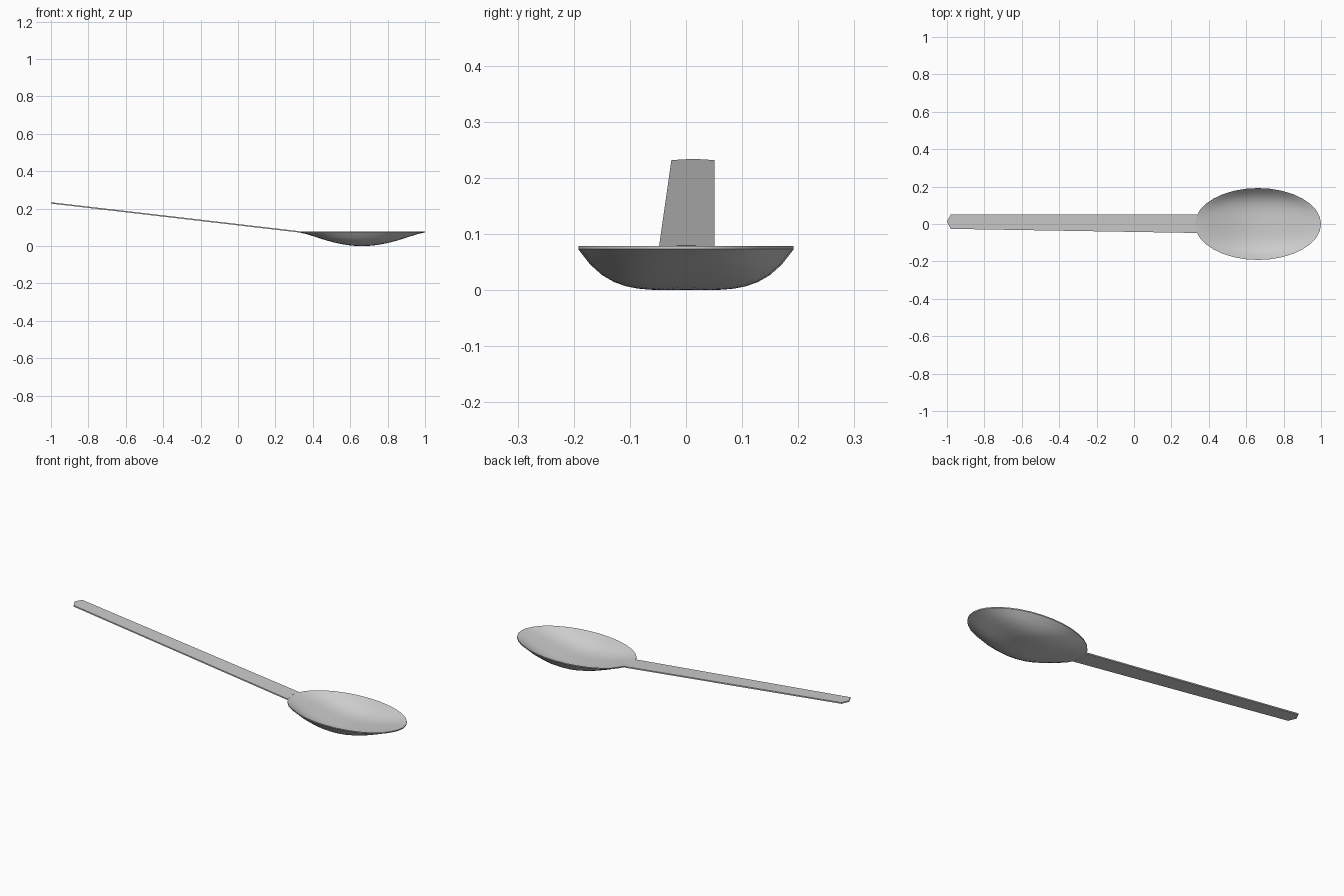
import bpy, bmesh
from math import sin, cos, pi, sqrt

if "Cube" in bpy.data.objects:
    bpy.data.objects.remove(bpy.data.objects["Cube"])

CX, A, B = 0.663, 0.337, 0.192      # bowl centre and half sizes
RIM, DEPTH, THICK = 0.079, 0.073, 0.006
SEG, RINGS = 32, 9


def bowl_point(t, ang):
    u, w = t * cos(ang), t * sin(ang)
    side = sqrt(max(1 - u * u, 1e-9))
    v = min(abs(w) / side, 1)
    d = DEPTH * (1 - u * u) ** 1.4 * (1 - v ** 4)
    return CX + A * u, B * w, d


def finish(name, bm):
    bmesh.ops.recalc_face_normals(bm, faces=bm.faces)
    me = bpy.data.meshes.new(name)
    bm.to_mesh(me)
    bm.free()
    ob = bpy.data.objects.new(name, me)
    bpy.context.collection.objects.link(ob)
    bpy.ops.object.select_all(action='DESELECT')
    ob.select_set(True)
    bpy.context.view_layer.objects.active = ob
    bpy.ops.object.shade_smooth_by_angle(angle=0.6)
    return ob


# Bowl: thin dished oval shell, inner and outer skins joined at the rim
bm = bmesh.new()
edges = []
for drop in (0, THICK):
    mid = bm.verts.new((CX, 0, RIM - DEPTH - drop))
    prev = None
    for r in range(1, RINGS + 1):
        ring = []
        for s in range(SEG):
            x, y, d = bowl_point(r / RINGS, 2 * pi * s / SEG)
            ring.append(bm.verts.new((x, y, RIM - d - drop)))
        for s in range(SEG):
            n = (s + 1) % SEG
            if prev:
                bm.faces.new((prev[s], ring[s], ring[n], prev[n]))
            else:
                bm.faces.new((mid, ring[s], ring[n]))
        prev = ring
    edges.append(prev)
top, bottom = edges
for s in range(SEG):
    n = (s + 1) % SEG
    bm.faces.new((top[s], bottom[s], bottom[n], top[n]))
finish("bowl", bm)

# Handle: flat tapering strip with a blunt pointed end, rising away from the bowl
outline = [(-0.98, -0.026), (0.338, -0.048), (0.326, 0.0), (0.338, 0.051),
           (-0.98, 0.051), (-1.0, 0.013)]
bm = bmesh.new()
verts = [bm.verts.new((x, y, RIM + 0.1165 * (0.332 - x))) for x, y in outline]
face = bm.faces.new(verts)
ext = bmesh.ops.extrude_face_region(bm, geom=[face])
low = [g for g in ext["geom"] if isinstance(g, bmesh.types.BMVert)]
bmesh.ops.translate(bm, verts=low, vec=(0, 0, -0.007))
finish("handle", bm)
